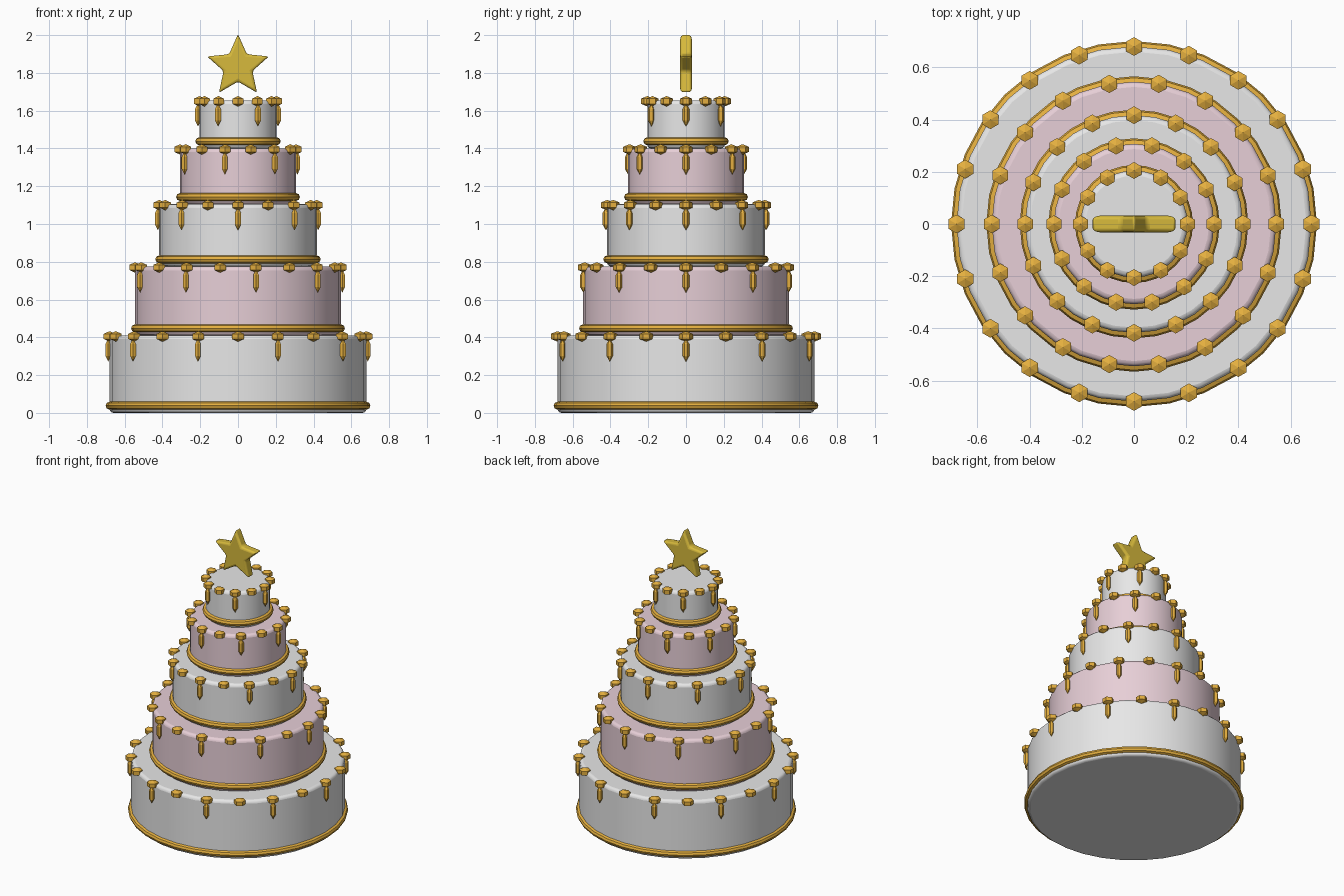
import bpy, math

if "Cube" in bpy.data.objects:
    bpy.data.objects.remove(bpy.data.objects["Cube"])


def material(name, rgb):
    m = bpy.data.materials.new(name)
    m.diffuse_color = (*rgb, 1)
    m.use_nodes = True
    m.node_tree.nodes["Principled BSDF"].inputs["Base Color"].default_value = m.diffuse_color
    return m


WHITE = material("white_icing", (0.85, 0.85, 0.85))
PINK = material("pink_icing", (0.85, 0.66, 0.72))
GOLD = material("gold_trim", (0.78, 0.43, 0.05))
STAR = material("star_gold", (0.68, 0.49, 0.045))


def finish(name, mat, bevel=0, segments=3, smooth=True):
    ob = bpy.context.object
    ob.name = name
    ob.data.materials.append(mat)
    if bevel:
        mod = ob.modifiers.new("rounded_edges", 'BEVEL')
        mod.width, mod.segments = bevel, segments
        mod.limit_method, mod.angle_limit = 'ANGLE', math.radians(30)
    if smooth:
        bpy.ops.object.shade_smooth_by_angle(angle=math.radians(40))
    return ob


def faceted_ball(name, mesh, loc, scale, mat):
    """Six-sided ball; later copies share the first one's mesh."""
    if mesh is None:
        bpy.ops.mesh.primitive_uv_sphere_add(segments=6, ring_count=3, radius=1)
        ob = finish(name, mat, smooth=False)
    else:
        ob = bpy.data.objects.new(name, mesh)
        bpy.context.collection.objects.link(ob)
    ob.location, ob.scale = loc, scale
    return ob.data


# radius, bottom, top, icing, bead count
tiers = [
    (0.68, 0.00, 0.41, WHITE, 20),
    (0.545, 0.41, 0.775, PINK, 18),
    (0.417, 0.775, 1.105, WHITE, 16),
    (0.307, 1.105, 1.40, PINK, 14),
    (0.205, 1.40, 1.655, WHITE, 12),
]
ball = None
for i, (r, z0, z1, icing, count) in enumerate(tiers, 1):
    # Cake layer
    bpy.ops.mesh.primitive_cylinder_add(vertices=32, radius=r, depth=z1 - z0,
                                        location=(0, 0, (z0 + z1) / 2))
    finish(f"tier_{i}", icing, bevel=0.02)

    # Gold band around the foot of the layer
    bpy.ops.mesh.primitive_torus_add(major_segments=32, minor_segments=8,
                                     major_radius=r, minor_radius=0.021,
                                     location=(0, 0, z0 + 0.038))
    finish(f"band_{i}", GOLD)

    # Beads on the rim, with a drop under every second one
    for k in range(count):
        a = math.tau * k / count
        c, s = math.cos(a), math.sin(a)
        bw = 0.0425 - 0.001 * i
        ball = faceted_ball(f"bead_{i}", ball, (r * c, r * s, z1 - 0.005),
                            (bw, bw, 0.0275), GOLD)
        if k % 2 == 0:
            d = r + 0.007
            faceted_ball(f"drop_{i}", ball, (d * c, d * s, z1 - 0.077),
                         (0.02, 0.02, 0.062), GOLD)

# Star topper: extruded ten-point outline with rounded edges
n = 10
ring = []
for k in range(n):
    rad = 0.172 if k % 2 == 0 else 0.08
    a = math.pi / 2 + math.tau * k / n
    ring.append((rad * math.cos(a), rad * math.sin(a)))
verts = [(x, y, z) for y in (-0.032, 0.032) for x, z in ring]
faces = [list(range(n)), list(range(2 * n - 1, n - 1, -1))]
faces += [[k, k + n, (k + 1) % n + n, (k + 1) % n] for k in range(n)]
mesh = bpy.data.meshes.new("star_topper")
mesh.from_pydata(verts, [], faces)
star = bpy.data.objects.new("star_topper", mesh)
bpy.context.collection.objects.link(star)
star.location.z = 1.834
bpy.ops.object.select_all(action='DESELECT')
bpy.context.view_layer.objects.active = star
star.select_set(True)
finish("star_topper", STAR, bevel=0.014)
